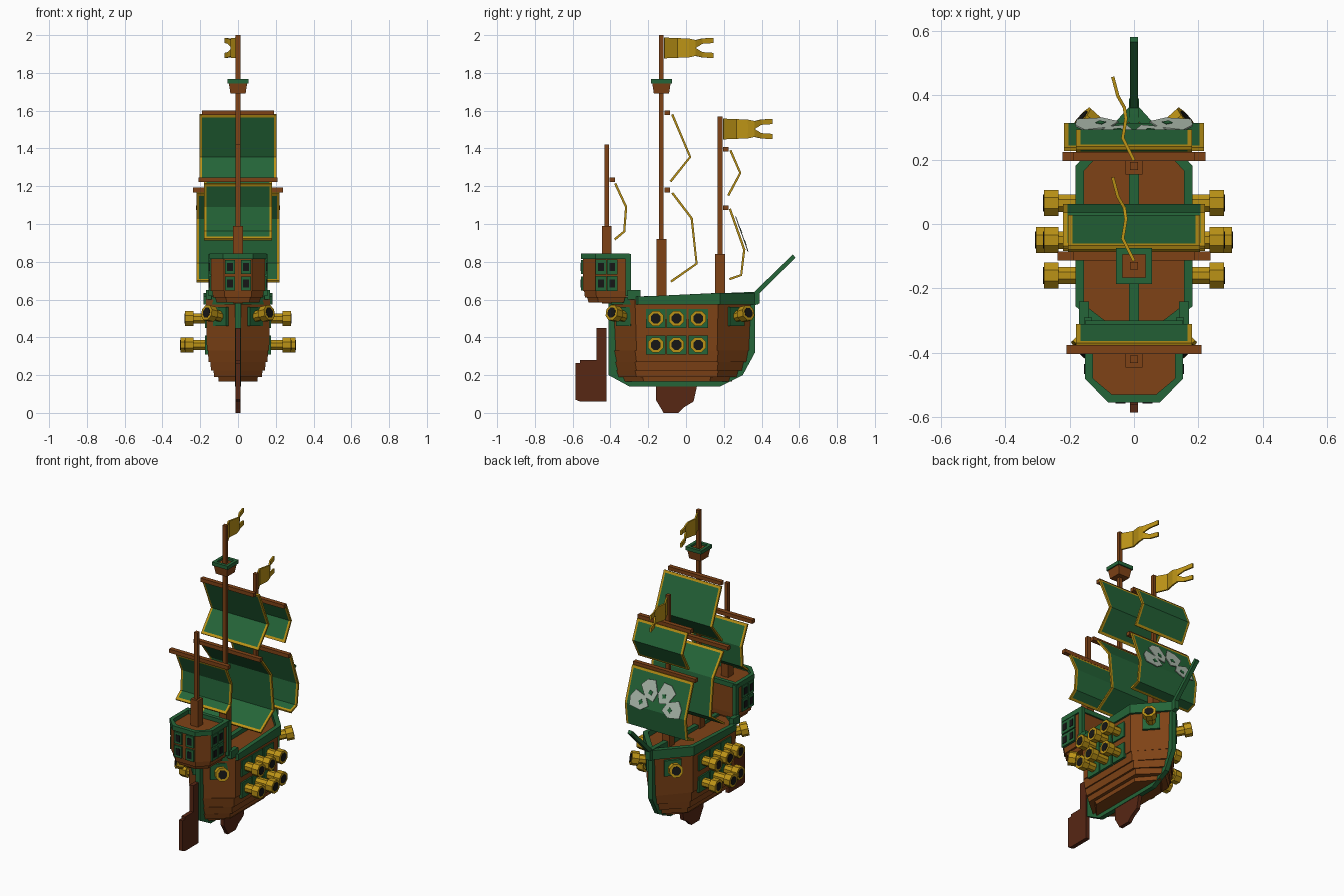
import bpy, bmesh
from math import cos, sin, pi, radians
from mathutils import Vector, Matrix

cube = bpy.data.objects.get("Cube")
if cube:
    bpy.data.objects.remove(cube, do_unlink=True)


def material(name, rgb):
    m = bpy.data.materials.new(name)
    m.use_nodes = True
    m.diffuse_color = (*rgb, 1)
    m.node_tree.nodes["Principled BSDF"].inputs["Base Color"].default_value = (*rgb, 1)
    return m


BROWN = material("wood_brown", (0.21, 0.055, 0.008))
DARK = material("dark_wood", (0.095, 0.02, 0.007))
GREEN = material("trim_green", (0.018, 0.13, 0.04))
GOLD = material("gold", (0.5, 0.29, 0.008))
BLACK = material("black", (0.008, 0.008, 0.008))
PALE = material("pale_grey", (0.42, 0.5, 0.42))


def build(name, verts, faces, *mats):
    bm = bmesh.new()
    vs = [bm.verts.new(v) for v in verts]
    for f in faces:
        bm.faces.new([vs[i] for i in f])
    bmesh.ops.recalc_face_normals(bm, faces=bm.faces)
    me = bpy.data.meshes.new(name)
    bm.to_mesh(me)
    bm.free()
    for m in mats:
        me.materials.append(m)
    ob = bpy.data.objects.new(name, me)
    bpy.context.scene.collection.objects.link(ob)
    return ob


def loft(name, rings, mat, closed=False):
    """Skin matching rings; cap the ends, or join last to first."""
    n, k = len(rings[0]), len(rings)
    faces = []
    for r in range(k if closed else k - 1):
        a, b = r * n, (r + 1) % k * n
        faces += [(a + i, a + (i + 1) % n, b + (i + 1) % n, b + i) for i in range(n)]
    if not closed:
        faces += [tuple(range(n)), tuple(range((k - 1) * n, k * n))]
    return build(name, [v for r in rings for v in r], faces, mat)


def box(name, c, h, mat):
    x, y, z = c
    a, b, d = h
    sq = [(-a, -b), (a, -b), (a, b), (-a, b)]
    return loft(name, [[(x + i, y + j, z + s * d) for i, j in sq] for s in (-1, 1)], mat)


def side_plate(name, yz, hx, mat):
    return loft(name, [[(x, y, z) for y, z in yz] for x in (-hx, hx)], mat)


def rim(name, outer, inner, low, high, mat):
    """Hollow band following a plan outline."""
    def ring(plan, z):
        return [(x, y, z(y)) for x, y in plan]
    return loft(name, [ring(outer, low), ring(outer, high), ring(inner, high), ring(inner, low)], mat, True)


# Hull with stepped planks
def hull_plan(w, stern, bow, cs=-0.27, cb=0.17):
    return [(0, stern), (w, cs), (w, cb), (0, bow), (-w, cb), (-w, cs)]


levels = [(0.165, 0.07, -0.29, 0.19), (0.19, 0.105, -0.35, 0.25), (0.225, 0.13, -0.38, 0.29),
          (0.27, 0.147, -0.385, 0.32), (0.33, 0.16, -0.39, 0.345), (0.6, 0.17, -0.395, 0.36)]
rings = []
for (z0, *a), (z1, *b) in zip(levels, levels[1:]):
    plan = hull_plan(*b, cs=-0.27 if z1 > 0.2 else -0.23, cb=0.17 if z1 > 0.2 else 0.13)
    rings += [[(x * s, y * s, z) for x, y in plan] for z, s in ((z0, 0.97), (z1, 1))]
loft("hull", rings, BROWN)

side_plate("keel_strip", [(-0.41, 0.61), (-0.41, 0.2), (-0.3, 0.14), (0.18, 0.14), (0.3, 0.2),
                          (0.365, 0.32), (0.365, 0.57), (0.39, 0.58), (0.39, 0.64), (0.34, 0.64)], 0.015, GREEN)
rim("deck_rail", hull_plan(0.182, -0.41, 0.38, -0.255, 0.18), hull_plan(0.155, -0.37, 0.335, -0.25, 0.165),
    lambda y: 0.575, lambda y: 0.635 if y > 0.1 else 0.615, GREEN)
side_plate("bowsprit", [(0.35, 0.63), (0.365, 0.61), (0.58, 0.822), (0.565, 0.838)], 0.013, GREEN)

# Fin and rudder
side_plate("keel_fin", [(-0.16, 0.15), (-0.16, 0.07), (-0.13, 0.02), (-0.12, 0), (-0.04, 0),
                        (-0.01, 0.03), (0.04, 0.06), (0.06, 0.15)], 0.012, DARK)
side_plate("rudder", [(-0.42, 0.06), (-0.42, 0.45), (-0.475, 0.45), (-0.475, 0.28), (-0.56, 0.28),
                      (-0.56, 0.265), (-0.585, 0.265), (-0.585, 0.07), (-0.56, 0.06)], 0.013, DARK)


# Stern cabin
def cabin_plan(g=0.0, s=1.0):
    half = [(0.075 + g * 0.5, -0.545 - g), (0.142 + g, -0.48), (0.142 + g, -0.31 + g)]
    return [(x * s, -0.4 + (y + 0.4) * s) for x, y in half + [(-x, y) for x, y in reversed(half)]]


loft("cabin", [[(x, y, z) for x, y in cabin_plan(0, s)]
               for z, s in ((0.585, 0.8), (0.61, 0.85), (0.61, 0.93), (0.645, 0.96), (0.645, 1), (0.82, 1))], BROWN)
rim("cabin_rail", cabin_plan(0.01), cabin_plan(-0.015), lambda y: 0.815, lambda y: 0.845, GREEN)
for s in (-1, 1):
    box("cabin_corner_post", (s * 0.143, -0.305, 0.73), (0.012, 0.015, 0.11), GREEN)
    box("cabin_step_rail", (s * 0.155, -0.275, 0.625), (0.015, 0.035, 0.025), GREEN)

# Cabin windows on the stern and both sides
for z in (0.685, 0.772):
    for d in (-1, 1):
        box("stern_window_frame", (d * 0.042, -0.547, z), (0.027, 0.008, 0.037), GREEN)
        box("stern_window_pane", (d * 0.042, -0.555, z), (0.015, 0.003, 0.022), BLACK)
        for s in (-1, 1):
            y = -0.42 + d * 0.03
            box("side_window_frame", (s * 0.144, y, z), (0.008, 0.028, 0.04), GREEN)
            box("side_window_pane", (s * 0.152, y, z), (0.003, 0.015, 0.022), BLACK)


# Cannons, modelled along +x and then aimed
def cannon(loc, yaw, length, pitch=0.0):
    aim = Matrix.Translation(loc) @ Matrix.Rotation(yaw, 4, 'Z') @ Matrix.Rotation(-pitch, 4, 'Y')

    def tube(name, parts, mat):
        ring = [(cos((i + 0.5) * pi / 4) / cos(pi / 8), sin((i + 0.5) * pi / 4) / cos(pi / 8)) for i in range(8)]
        ob = loft(name, [[(x, r * u, r * v) for u, v in ring] for x, r in parts], mat)
        ob.data.transform(aim)

    m = length - 0.045
    tube("cannon_barrel", [(-0.02, 0.027), (m, 0.027), (m, 0.04), (length, 0.04)], GOLD)
    tube("cannon_bore", [(length - 0.004, 0.026), (length + 0.002, 0.026)], BLACK)
    port = box("gun_port", (0.003, 0, 0), (0.008, 0.052, 0.05), GREEN)
    port.data.transform(Matrix.Translation(loc) @ Matrix.Rotation(yaw, 4, 'Z'))


for s in (-1, 1):
    def yaw(a):
        return radians(a if s > 0 else 180 - a)
    for y in (-0.16, -0.05, 0.065):
        for z in (0.36, 0.5):
            reach = 0.14 if y == -0.05 and z < 0.4 else 0.115
            cannon((s * 0.165, y, z), yaw(0), reach)
    cannon((s * 0.09, -0.325, 0.51), yaw(-42), 0.105, 0.2)
    cannon((s * 0.09, 0.265, 0.51), yaw(42), 0.1, 0.2)

# Masts
for name, y, base, top in (("mizzen", -0.42, 0.99, 1.42), ("main", -0.13, 0.92, 2.0), ("fore", 0.18, 0.84, 1.57)):
    box(name + "_mast", (0, y, (0.6 + top) / 2), (0.012, 0.012, (top - 0.6) / 2), BROWN)
    box(name + "_mast_base", (0, y, (0.58 + base) / 2), (0.026, 0.026, (base - 0.58) / 2), BROWN)


# Crow's nest
def square(r):
    return [(-r, -0.13 - r), (r, -0.13 - r), (r, -0.13 + r), (-r, -0.13 + r)]


loft("crows_nest", [[(x, y, z) for x, y in square(r)] for z, r in ((1.69, 0.04), (1.755, 0.05))], BROWN)
rim("crows_nest_rail", square(0.056), square(0.036), lambda y: 1.745, lambda y: 1.768, GREEN)


# Sails with gold borders, each hung from a yard
def sail(name, mast_y, yard_z, yard_w, w, path):
    box(name + "_yard", (0, mast_y + 0.03, yard_z), (yard_w, 0.014, 0.012), BROWN)
    pts = [Vector(p) for p in path]
    pts.insert(1, pts[0] + (pts[1] - pts[0]).normalized() * 0.016)
    pts.insert(-1, pts[-1] + (pts[-2] - pts[-1]).normalized() * 0.016)
    cols = (-w, -w + 0.014, w - 0.014, w)
    verts = [(x, y, z) for y, z in pts for x in cols]
    faces = [(r * 4 + c, r * 4 + c + 1, r * 4 + c + 5, r * 4 + c + 4)
             for r in range(len(pts) - 1) for c in range(3)]
    ob = build(name, verts, faces, GREEN, GOLD)
    for i, p in enumerate(ob.data.polygons):
        p.material_index = int(i % 3 != 1 or i // 3 in (0, len(pts) - 2))
    mod = ob.modifiers.new("thickness", 'SOLIDIFY')
    mod.thickness, mod.offset, mod.material_offset_rim = 0.012, 0, 1


sail("mizzen_sail", -0.42, 1.235, 0.21, 0.18, [(-0.375, 1.215), (-0.317, 1.09), (-0.327, 0.96), (-0.378, 0.918)])
sail("main_topsail", -0.13, 1.588, 0.19, 0.205, [(-0.073, 1.58), (0.022, 1.355), (-0.082, 1.225)])
sail("main_course", -0.13, 1.18, 0.237, 0.22, [(-0.073, 1.165), (0.03, 1.03), (0.056, 0.79), (-0.08, 0.695)])
sail("fore_topsail", 0.18, 1.395, 0.19, 0.18, [(0.235, 1.39), (0.287, 1.27), (0.223, 1.15)])
sail("fore_course", 0.18, 1.085, 0.222, 0.218, [(0.232, 1.08), (0.308, 0.865), (0.292, 0.73), (0.23, 0.708)])

# Fan emblem on the forward face of the fore course
up = Vector((0, -0.076, 0.215)).normalized()
out = Vector((0, 0.215, 0.076)).normalized()
origin = Vector((0, 0.313, 0.872))
petal = [(0.05, 0.0), (0.09, -0.045), (0.17, -0.052), (0.188, 0.0), (0.17, 0.052), (0.09, 0.045)]
dot = [(0.09, 0.0), (0.107, -0.017), (0.124, 0.0), (0.107, 0.017)]
for a in (14, 63, 117, 166):
    c, s = cos(radians(a)), sin(radians(a))
    for name, shape, near, far, mat in (("emblem_petal", petal, 0.006, 0.011, PALE),
                                        ("emblem_dot", dot, 0.011, 0.013, GREEN)):
        loft(name, [[origin + Vector((r * c - t * s, 0, 0)) + up * (r * s + t * c) + out * d
                     for r, t in shape] for d in (near, far)], mat)


# Swallow-tailed flags rippling toward the bow
def flag(name, y0, z):
    wave = [(0, 0), (-0.035, 0.07), (-0.025, 0.13), (-0.03, 0.165), (-0.05, 0.2), (-0.066, 0.26)]
    half = (0.055, 0.052, 0.05, 0.042, 0.05, 0.054)
    notch = (0, 0, 0, 0, 0.022, 0.026)
    verts, faces = [], []
    for (x, y), h, n in zip(wave, half, notch):
        verts += [(x, y0 + y, z + v) for v in (-h, -n, n, h)]
    for i in range(5):
        for j in (0, 2):
            k = i * 4 + j
            faces.append((k, k + 1, k + 5, k + 4))
    ob = build(name, verts, faces, GOLD)
    bm = bmesh.new()
    bm.from_mesh(ob.data)
    bmesh.ops.remove_doubles(bm, verts=bm.verts, dist=0.0001)
    bmesh.ops.recalc_face_normals(bm, faces=bm.faces)
    bm.to_mesh(ob.data)
    bm.free()
    mod = ob.modifiers.new("thickness", 'SOLIDIFY')
    mod.thickness, mod.offset = 0.01, 0


flag("main_flag", -0.115, 1.932)
flag("fore_flag", 0.197, 1.503)
